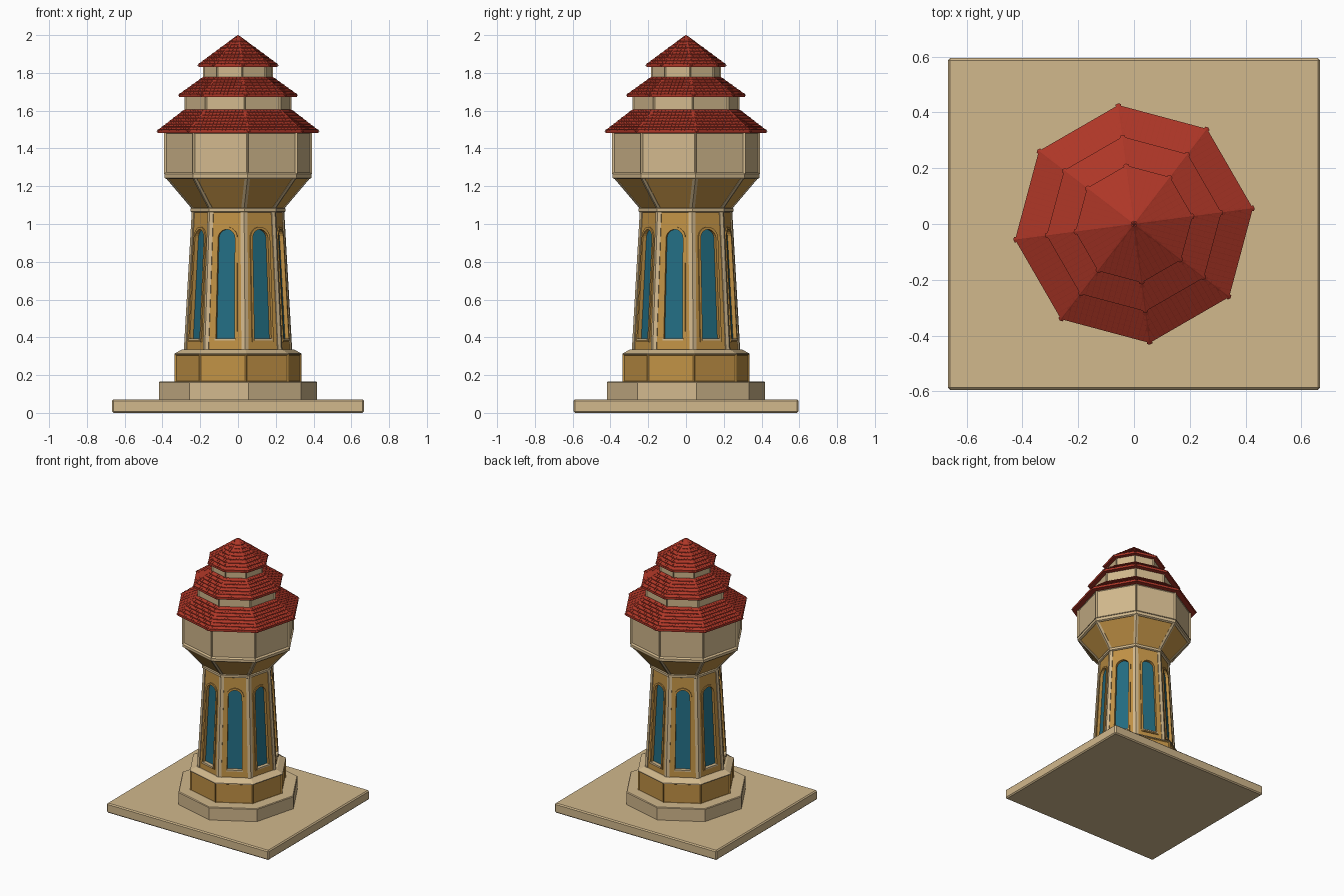
import bpy, bmesh, math
from mathutils import Vector

if "Cube" in bpy.data.objects:
    bpy.data.objects.remove(bpy.data.objects["Cube"])

N = 8
STEP = 2 * math.pi / N
ROT = math.radians(7.5)
COS_H, SIN_H = math.cos(STEP / 2), math.sin(STEP / 2)


def material(name, rgb):
    m = bpy.data.materials.new(name)
    m.diffuse_color = (*rgb, 1)
    m.use_nodes = True
    m.node_tree.nodes["Principled BSDF"].inputs["Base Color"].default_value = m.diffuse_color
    return m


STONE = material("sandstone", (0.64, 0.48, 0.265))
OCHRE = material("ochre plaster", (0.53, 0.285, 0.06))
GLASS = material("teal glass", (0.016, 0.15, 0.22))
RED = material("red tile", (0.42, 0.037, 0.02))


def finish(name, bm, *mats):
    bmesh.ops.recalc_face_normals(bm, faces=bm.faces[:])
    me = bpy.data.meshes.new(name)
    bm.to_mesh(me)
    bm.free()
    for m in mats:
        me.materials.append(m)
    ob = bpy.data.objects.new(name, me)
    bpy.context.collection.objects.link(ob)
    return ob


def corner(k, r, z):
    a = ROT + k * STEP
    return Vector((r * math.cos(a), r * math.sin(a), z))


def on_face(k, x, r, z, d=0):
    """Point on octagon side k: x along the side, d outward from it."""
    a = ROT + (k + 0.5) * STEP
    q = r * COS_H + d
    return Vector((q * math.cos(a) - x * math.sin(a), q * math.sin(a) + x * math.cos(a), z))


def loft(bm, loops, caps=True):
    """Skin closed loops of equal length, with optional end caps."""
    rows = [[bm.verts.new(p) for p in loop] for loop in loops]
    n = len(rows[0])
    sides = [bm.faces.new((a[i], a[(i + 1) % n], b[(i + 1) % n], b[i]))
             for a, b in zip(rows, rows[1:]) for i in range(n)]
    if caps:
        bm.faces.new(rows[0][::-1])
        bm.faces.new(rows[-1])
    return sides


def octagon(name, profile, mat, panel=None):
    """Eight-sided body from (radius, z) pairs; panel = (border, depth) insets the sides."""
    bm = bmesh.new()
    sides = loft(bm, [[corner(k, r, z) for k in range(N)] for r, z in profile])
    bmesh.ops.recalc_face_normals(bm, faces=bm.faces[:])
    if panel:
        bmesh.ops.inset_individual(bm, faces=sides, thickness=panel[0], depth=-panel[1])
    return finish(name, bm, mat)


def corner_ribs(name, r0, z0, r1, z1, width, thick, mat):
    """Folded strips that run up the eight corners."""
    bm = bmesh.new()
    for k in range(N):
        loops = []
        for r, z in ((r0, z0), (r1, z1)):
            h = r * SIN_H
            w = min(width, h * 0.95)
            loops.append([on_face(k - 1, h - w, r, z, -0.006), on_face(k - 1, h - w, r, z, thick),
                          corner(k, r + thick / COS_H, z),
                          on_face(k, w - h, r, z, thick), on_face(k, w - h, r, z, -0.006),
                          corner(k, r - 0.006, z)])
        loft(bm, loops)
    return finish(name, bm, mat)


# Ground slab with softened edges
bm = bmesh.new()
bmesh.ops.create_cube(bm, size=1)
for v in bm.verts:
    v.co = (v.co.x * 1.335, v.co.y * 1.19, (v.co.z + 0.5) * 0.072)
bmesh.ops.bevel(bm, geom=bm.edges[:], offset=0.008, segments=1, affect='EDGES')
finish("ground_slab", bm, STONE)

# Footing and panelled plinth
octagon("footing", [(0.422, 0.065), (0.422, 0.162), (0.417, 0.167)], STONE)
octagon("plinth", [(0.34, 0.16), (0.34, 0.312)], OCHRE, (0.012, 0.008))
octagon("plinth_cap", [(0.34, 0.308), (0.34, 0.314), (0.298, 0.336)], STONE)

# Tapered shaft with arched window recesses
Z0, Z1, R0, R1 = 0.33, 1.075, 0.283, 0.24


def shaft_r(z):
    return R0 + (R1 - R0) * (z - Z0) / (Z1 - Z0)


def arch(k, grow, d):
    w, wt, bottom, spring = 0.051 + grow, 0.046 + grow, 0.39 - grow, 0.925
    pts = [(-w, bottom), (w, bottom)]
    pts += [(wt * math.cos(math.pi * i / 12), spring + wt * math.sin(math.pi * i / 12)) for i in range(13)]
    return [on_face(k, x, shaft_r(z), z, d) for x, z in pts]


bm = bmesh.new()
panes, frames = bmesh.new(), bmesh.new()
for k in range(N):
    outer = [corner(k, R0, Z0), corner(k + 1, R0, Z0), corner(k + 1, R1, Z1), corner(k, R1, Z1)]
    edges = []
    for loop in (outer, arch(k, 0, 0)):
        vs = [bm.verts.new(p) for p in loop]
        edges += [bm.edges.new((vs[i], vs[(i + 1) % len(vs)])) for i in range(len(vs))]
    a = ROT + (k + 0.5) * STEP
    bmesh.ops.triangle_fill(bm, use_beauty=True, edges=edges, normal=(math.cos(a), math.sin(a), 0.05))
    # Pane set back inside its reveal
    loft(bm, [arch(k, 0, 0), arch(k, 0, -0.016)], caps=False)
    panes.faces.new([panes.verts.new(p) for p in arch(k, 0.001, -0.014)])
    # Raised surround
    ring = [arch(k, 0, -0.002), arch(k, 0, 0.007), arch(k, 0.014, 0.007), arch(k, 0.014, -0.002)]
    loft(frames, ring, caps=False)
bmesh.ops.remove_doubles(bm, verts=bm.verts[:], dist=0.0005)
finish("shaft", bm, OCHRE)
finish("window_surrounds", frames, OCHRE)
ob = finish("window_panes", panes, GLASS)
for p in ob.data.polygons:  # panes look outward
    if p.normal.dot(p.center) < 0:
        p.flip()

# Window sills
bm = bmesh.new()
for k in range(N):
    loft(bm, [[on_face(k, x, shaft_r(z), z, d) for x, d in
               ((-0.056, -0.014), (0.056, -0.014), (0.056, 0.012), (-0.056, 0.012))] for z in (0.383, 0.393)])
finish("window_sills", bm, STONE)

# Corner pilasters and collar
corner_ribs("corner_pilasters", R0, Z0, R1, Z1, 0.018, 0.006, STONE)
octagon("collar", [(0.246, 1.062), (0.254, 1.066), (0.254, 1.082), (0.246, 1.086)], STONE)

# Flared corbel, its ribs and the ledge above
octagon("corbel", [(0.243, 1.083), (0.38, 1.243)], OCHRE)
corner_ribs("corbel_ribs", 0.243, 1.083, 0.38, 1.243, 0.014, 0.005, STONE)
octagon("ledge", [(0.382, 1.238), (0.392, 1.243), (0.392, 1.264), (0.385, 1.268)], STONE)

# Panelled tank room and two upper lantern walls
octagon("tank_room", [(0.396, 1.264), (0.396, 1.488)], STONE, (0.014, 0.01))
octagon("lantern_wall_lower", [(0.287, 1.59), (0.287, 1.69)], STONE, (0.011, 0.007))
octagon("lantern_wall_upper", [(0.187, 1.765), (0.187, 1.85)], STONE, (0.009, 0.006))


def roof(name, r0, z0, r1, z1, rows):
    # Sheathing with a thin eave board
    e = 0.012
    octagon(name, [(r0 - 0.012, z0), (r0, z0), (r0, z0 + e), (r1, z1)], RED)
    # Overlapping tiles, trimmed along the hips
    bm = bmesh.new()
    zb = z0 + e
    for k in range(N):
        for i in range(rows):
            (ra, za), (rb, zt) = [(r0 + (r1 - r0) * v, zb + (z1 - zb) * v)
                                  for v in (i / rows, (i + 0.97) / rows)]
            ha, hb = ra * SIN_H - 0.002, max(rb * SIN_H - 0.002, 0.0005)
            pitch = 0.02
            n = math.ceil(ha / pitch)
            for j in range(-n, n):
                xa, xb = j * pitch + 0.0008, (j + 1) * pitch - 0.0008
                if xa > hb or xb < -hb:
                    continue
                a0, a1 = max(xa, -ha), min(xb, ha)
                b0, b1 = max(xa, -hb), min(xb, hb)
                if a1 - a0 < 0.001 or b1 - b0 < 0.0003:
                    continue
                loft(bm, [[on_face(k, a0, ra, za + l), on_face(k, a1, ra, za + l),
                           on_face(k, b1, rb, zt + m), on_face(k, b0, rb, zt + m)]
                          for l, m in ((-0.001, -0.001), (0.005, 0.0015))])
    finish(name + "_tiles", bm, RED)
    # Hip ridges
    corner_ribs(name + "_hips", r0, zb - 0.004, max(r1, 0.004), z1 - 0.002, 0.008, 0.006, RED)


roof("roof_lower", 0.43, 1.482, 0.284, 1.605, 7)
roof("roof_middle", 0.316, 1.672, 0.184, 1.778, 6)
roof("roof_top", 0.212, 1.832, 0.003, 1.997, 9)
octagon("roof_tip", [(0.014, 1.986), (0.002, 2.0)], RED)
